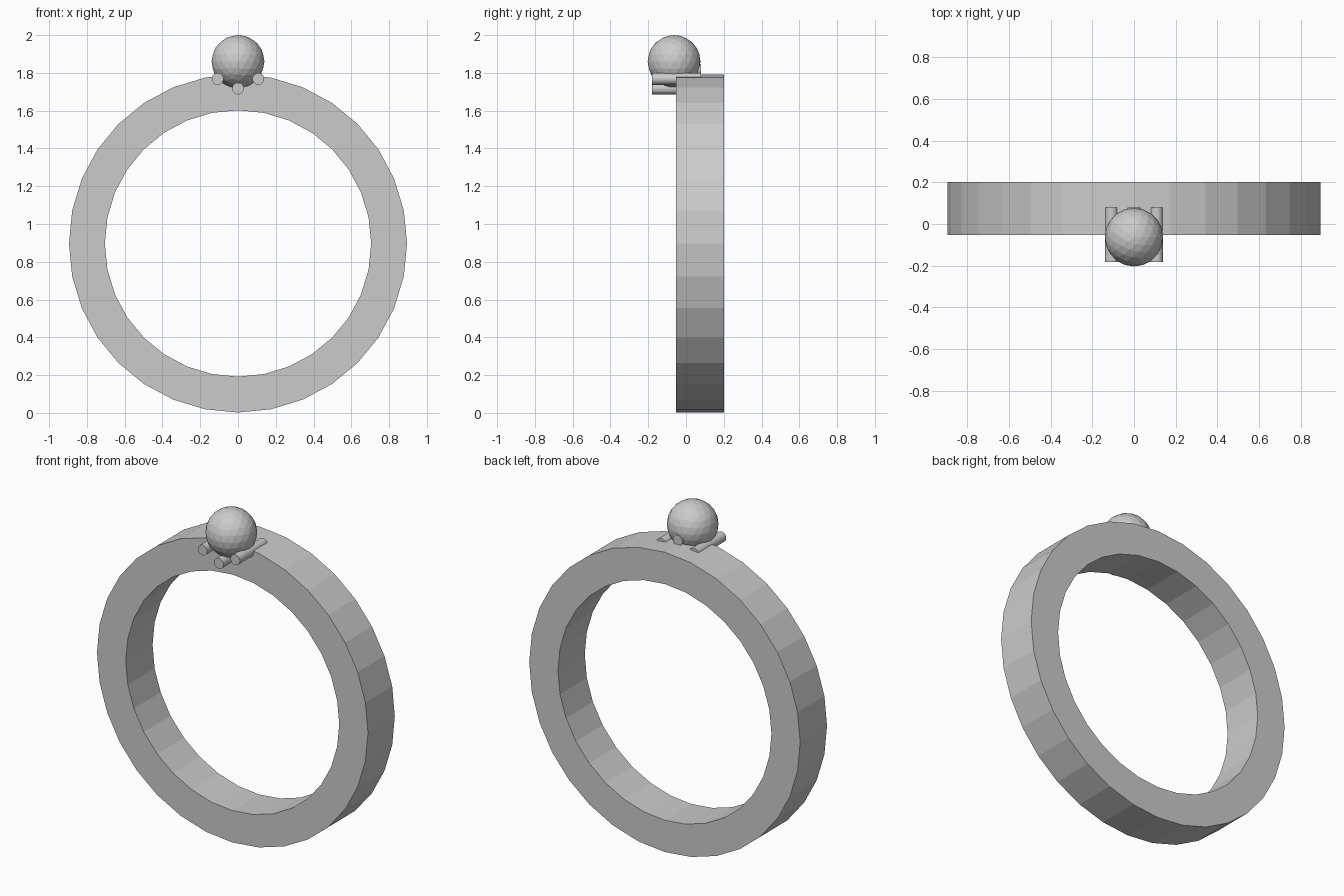
import bpy, bmesh, math

if "Cube" in bpy.data.objects:
    bpy.data.objects.remove(bpy.data.objects["Cube"])

SEGS = 32


def make_object(name, bm):
    bmesh.ops.recalc_face_normals(bm, faces=bm.faces[:])
    mesh = bpy.data.meshes.new(name)
    bm.to_mesh(mesh)
    bm.free()
    obj = bpy.data.objects.new(name, mesh)
    bpy.context.collection.objects.link(obj)
    return obj


# Flat band: rectangular section swept round the y axis
def make_band(name, z, outer, inner, y0, y1):
    bm = bmesh.new()
    section = [(outer, y0), (outer, y1), (inner, y1), (inner, y0)]
    loops = []
    for i in range(SEGS):
        a = 2 * math.pi * i / SEGS
        loops.append([bm.verts.new((r * math.sin(a), y, z + r * math.cos(a)))
                      for r, y in section])
    for i in range(SEGS):
        a, b = loops[i], loops[(i + 1) % SEGS]
        for j in range(4):
            k = (j + 1) % 4
            bm.faces.new((a[j], a[k], b[k], b[j]))
    return make_object(name, bm)


make_band("ring_band", 0.897, 0.895, 0.705, -0.052, 0.201)

# Faceted round stone
bpy.ops.mesh.primitive_ico_sphere_add(subdivisions=3, radius=0.14,
                                      location=(0, -0.063, 1.86))
bpy.context.object.name = "stone"

# Four prongs under the stone, lying along y
prongs = {"left": (-0.108, 1.768), "right": (0.108, 1.768),
          "lower": (0, 1.717), "upper": (0, 1.816)}
for side, (x, z) in prongs.items():
    bpy.ops.mesh.primitive_cylinder_add(vertices=SEGS, radius=0.031, depth=0.26,
                                        location=(x, -0.051, z),
                                        rotation=(math.pi / 2, 0, 0))
    bpy.context.object.name = "prong_" + side
